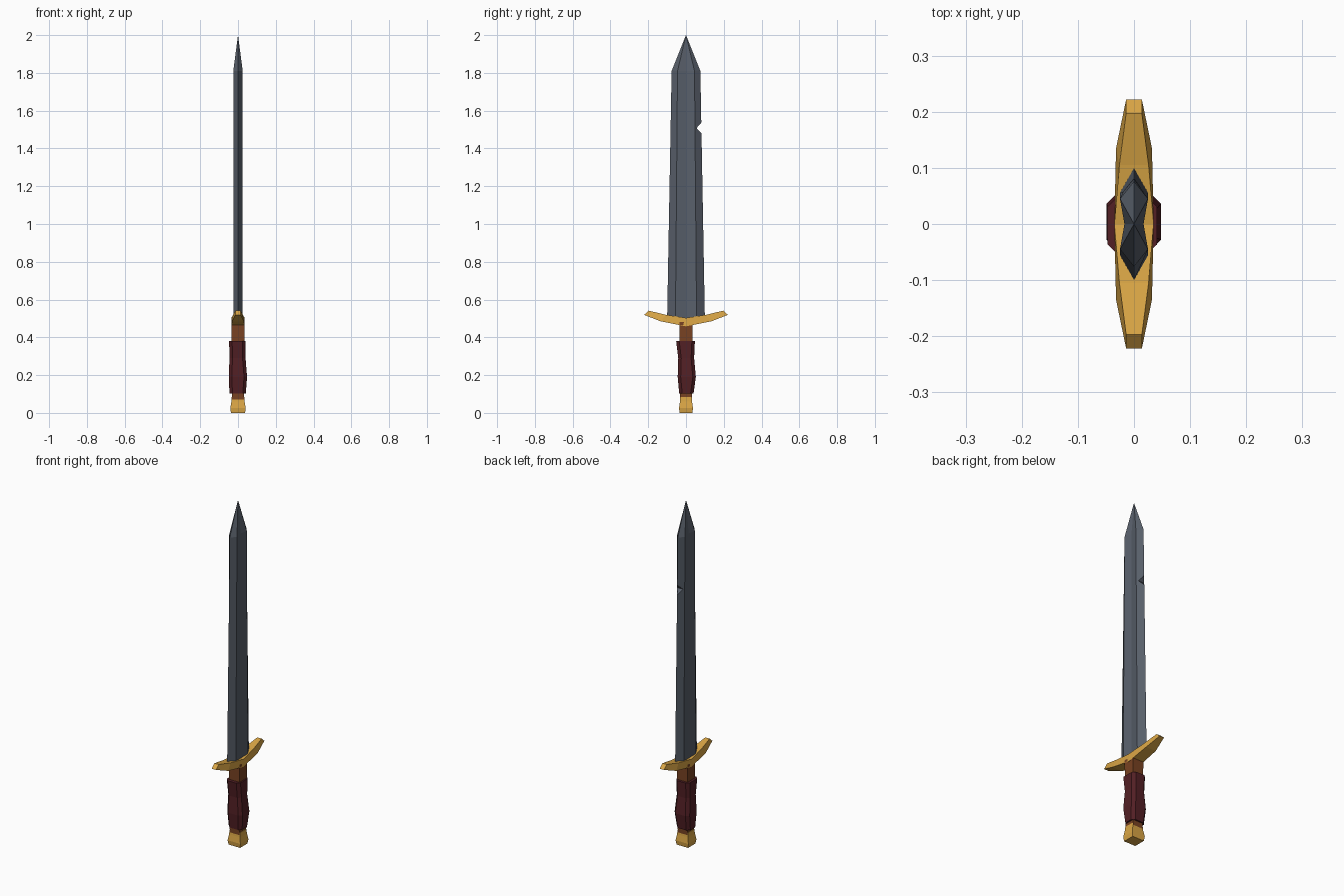
import bpy, bmesh

if "Cube" in bpy.data.objects:
    bpy.data.objects.remove(bpy.data.objects["Cube"])


def material(name, rgb):
    m = bpy.data.materials.new(name)
    m.diffuse_color = (*rgb, 1)
    m.use_nodes = True
    m.node_tree.nodes["Principled BSDF"].inputs["Base Color"].default_value = m.diffuse_color
    return m


steel = material("slate steel", (0.098, 0.115, 0.145))
gold = material("gold", (0.70, 0.38, 0.06))
wood = material("brown wood", (0.19, 0.055, 0.016))
leather = material("dark red leather", (0.085, 0.014, 0.018))


def loft(name, rings, mat):
    """Skin a list of equal-length vertex rings; a one-point ring makes a tip."""
    bm = bmesh.new()
    rs = [[bm.verts.new(p) for p in r] for r in rings]
    for a, b in zip(rs, rs[1:]):
        n = len(a)
        for i in range(n):
            j = (i + 1) % n
            if len(b) == 1:
                bm.faces.new((a[i], a[j], b[0]))
            else:
                bm.faces.new((a[i], a[j], b[j], b[i]))
    for r in (rs[0], rs[-1]):
        if len(r) > 2:
            bm.faces.new(r)
    bmesh.ops.recalc_face_normals(bm, faces=bm.faces)
    me = bpy.data.meshes.new(name)
    bm.to_mesh(me)
    bm.free()
    ob = bpy.data.objects.new(name, me)
    bpy.context.collection.objects.link(ob)
    me.materials.append(mat)
    return ob


def box_ring(z, x, y):
    return [(-x, -y, z), (x, -y, z), (x, y, z), (-x, y, z)]


# Blade: two ridges with a shallow groove between them on each side
def blade_ring(z, edge, ridge):
    t, g = 0.025, 0.017
    return [(0, -edge, z), (t, -ridge, z), (g, 0, z), (t, ridge, z),
            (0, edge, z), (-t, ridge, z), (-g, 0, z), (-t, -ridge, z)]


blade = loft("blade", [blade_ring(0.49, 0.10, 0.056),
                       blade_ring(1.81, 0.076, 0.045), [(0, 0, 2.0)]], steel)

# Battle nick in one edge
nick = loft("nick_cutter", [[(x, 0.056, 1.508), (x, 0.106, 1.565), (x, 0.106, 1.453)]
                            for x in (-0.06, 0.06)], steel)
nick.hide_render = True
nick.hide_set(True)
cut = blade.modifiers.new("nick", 'BOOLEAN')
cut.operation = 'DIFFERENCE'
cut.solver = 'EXACT'
cut.object = nick


# Crossguard: upswept arms tapering to clipped ends
def guard_ring(top_y, top_z, top_x, low_y, low_z, low_x):
    return [(-top_x, top_y, top_z), (top_x, top_y, top_z),
            (low_x, low_y, low_z), (-low_x, low_y, low_z)]


half = [(0, 0.503, 0.035, 0, 0.458, 0.035),
        (0.105, 0.519, 0.026, 0.135, 0.485, 0.032),
        (0.197, 0.541, 0.014, 0.222, 0.519, 0.014)]
arms = [(-a, b, c, -d, e, f) for a, b, c, d, e, f in half[:0:-1]] + half
loft("crossguard", [guard_ring(*a) for a in arms], gold)

# Wooden grip
loft("grip", [box_ring(0.06, 0.031, 0.031), box_ring(0.48, 0.034, 0.034)], wood)


# Leather wrap: uneven chamfered rings around the grip
def wrap_ring(z, x0, x1, y0, y1, c=0.016):
    return [(x0 + c, y0, z), (x1 - c, y0, z), (x1, y0 + c, z), (x1, y1 - c, z),
            (x1 - c, y1, z), (x0 + c, y1, z), (x0, y1 - c, z), (x0, y0 + c, z)]


loft("leather_wrap", [wrap_ring(0.102, -0.045, 0.041, -0.036, 0.040),
                      wrap_ring(0.19, -0.049, 0.048, -0.044, 0.052),
                      wrap_ring(0.29, -0.045, 0.040, -0.041, 0.043),
                      wrap_ring(0.38, -0.047, 0.041, -0.052, 0.047)], leather)

# Pommel
loft("pommel", [box_ring(0, 0.037, 0.034), box_ring(0.025, 0.041, 0.037),
                box_ring(0.06, 0.035, 0.032), box_ring(0.085, 0.033, 0.030)], gold)
